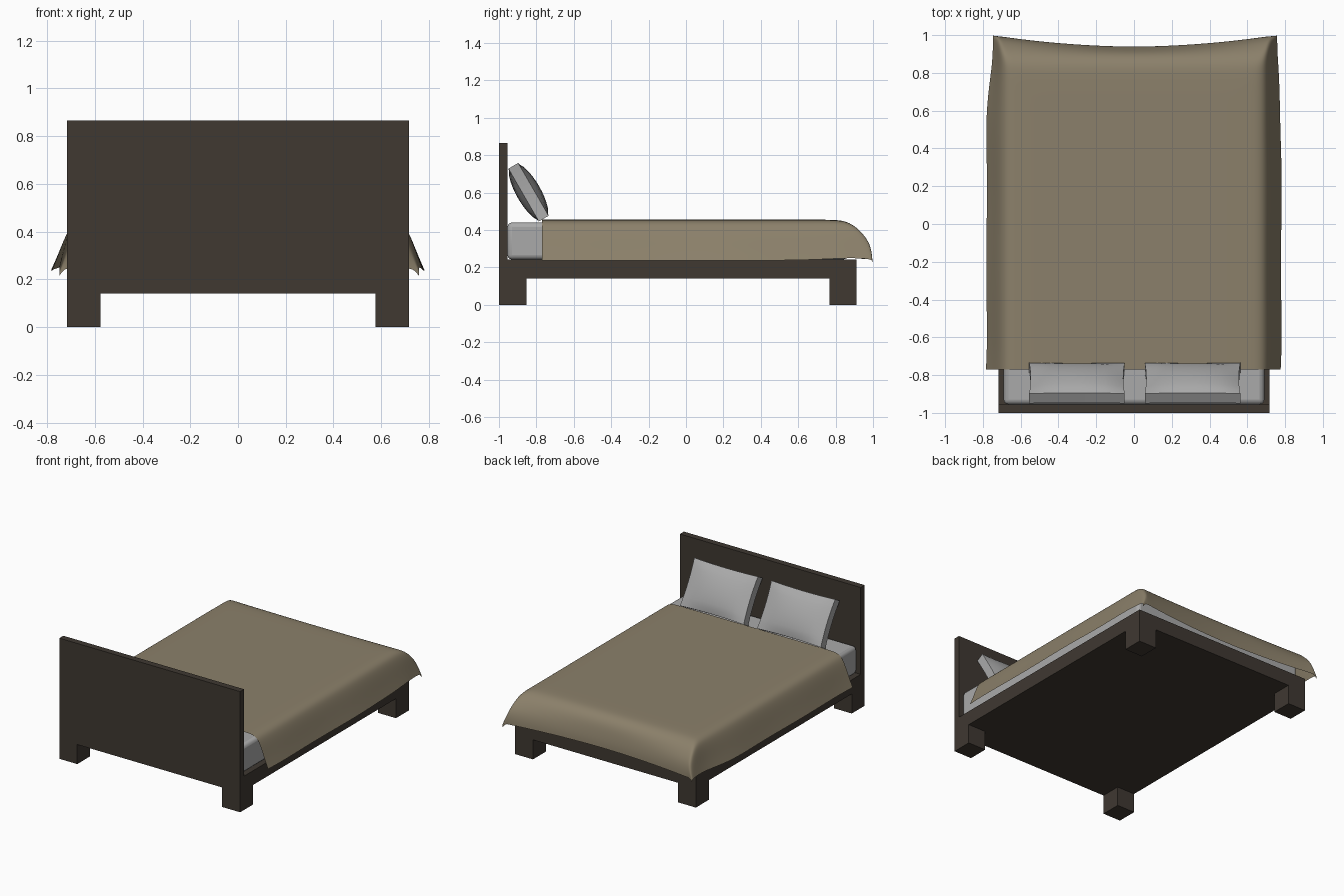
import bpy, bmesh, math
from mathutils import Matrix, Vector

if "Cube" in bpy.data.objects:
    bpy.data.objects.remove(bpy.data.objects["Cube"], do_unlink=True)


def material(name, colour):
    mat = bpy.data.materials.new(name)
    mat.use_nodes = True
    mat.diffuse_color = (*colour, 1)
    bsdf = mat.node_tree.nodes["Principled BSDF"]
    bsdf.inputs["Base Color"].default_value = (*colour, 1)
    bsdf.inputs["Roughness"].default_value = 0.8
    return mat


wood = material("dark wood", (0.05, 0.04, 0.031))
linen = material("grey linen", (0.40, 0.40, 0.40))
wool = material("tan blanket", (0.26, 0.217, 0.145))


def add_object(name, bm, mat):
    bmesh.ops.recalc_face_normals(bm, faces=bm.faces)
    mesh = bpy.data.meshes.new(name)
    bm.to_mesh(mesh)
    bm.free()
    mesh.materials.append(mat)
    obj = bpy.data.objects.new(name, mesh)
    bpy.context.collection.objects.link(obj)
    return obj


def smooth(obj, degrees):
    bpy.ops.object.select_all(action="DESELECT")
    obj.select_set(True)
    bpy.context.view_layer.objects.active = obj
    bpy.ops.object.shade_smooth_by_angle(angle=math.radians(degrees))


def box(name, low, high, mat):
    low, high = Vector(low), Vector(high)
    bm = bmesh.new()
    bmesh.ops.create_cube(bm, size=1)
    bmesh.ops.scale(bm, vec=high - low, verts=bm.verts)
    bmesh.ops.translate(bm, vec=(low + high) / 2, verts=bm.verts)
    return add_object(name, bm, mat)


# Wooden bed: base, headboard and four square legs
W, FOOT = 0.717, 0.912
box("bed_base", (-W, -0.955, 0.14), (W, FOOT, 0.242), wood)
box("headboard", (-W, -1, 0.14), (W, -0.955, 0.865), wood)
for side, x in (("right", -W), ("left", W - 0.142)):
    for end, y in (("head", -1), ("foot", FOOT - 0.146)):
        box(f"{end}_{side}_leg", (x, y, 0), (x + 0.142, y + 0.146, 0.14), wood)

# Mattress with softened edges
mattress = box("mattress", (-0.69, -0.955, 0.242), (0.69, 0.865, 0.44), linen)
bevel = mattress.modifiers.new("soft edges", "BEVEL")
bevel.width, bevel.segments = 0.025, 3
smooth(mattress, 40)


# Pillows: slabs with a side band and bulging faces, leaning on the headboard
def pillow(name, x):
    bm = bmesh.new()
    bmesh.ops.create_cube(bm, size=2)
    bmesh.ops.subdivide_edges(bm, edges=bm.edges[:], cuts=9, use_grid_fill=True)
    for v in bm.verts:
        u, w, t = v.co.x, v.co.z, v.co.y
        bulge = max(0, (1 - u * u) * (1 - w * w)) ** 0.7
        v.co = (u * (0.253 - 0.008 * (1 - w * w)),
                t * (0.03 + 0.035 * bulge),
                w * (0.163 - 0.006 * (1 - u * u)))
    bm.transform(Matrix.Translation((x, -0.842, 0.602))
                 @ Matrix.Rotation(math.radians(30), 4, "X"))
    smooth(add_object(name, bm, linen), 45)


pillow("right_pillow", -0.302)
pillow("left_pillow", 0.31)

# Blanket: a draped sheet, each station is (position, drop below the top)
side_fall = [(0.62, 0), (0.66, 0.005), (0.69, 0.02), (0.71, 0.05),
             (0.73, 0.095), (0.755, 0.16), (0.78, 0.218)]
foot_fall = [(0.80, 0), (0.85, 0.008), (0.885, 0.03), (0.908, 0.065),
             (0.923, 0.115), (0.935, 0.17), (0.938, 0.21)]
half = [(0.2, 0), (0.45, 0)] + side_fall
columns = [(-x, d) for x, d in reversed(half)] + [(0, 0)] + half
rows = [(y, 0) for y in (-0.77, -0.6, -0.2, 0.2, 0.5, 0.68)] + foot_fall
TOP, FALL = 0.455, 0.218

bm = bmesh.new()
grid = []
for y0, dy in rows:
    line = []
    for x0, dx in columns:
        near_foot = min(1, max(0, (y0 - 0.6) / 0.3))
        hang_x, hang_y = dx / FALL, dy / FALL
        drop = (dx ** 6 + dy ** 6) ** (1 / 6)
        # Pull the sides in at the foot and flare the foot towards the corners
        x = x0 * (1 - 0.035 * near_foot * hang_x)
        y = y0 + 0.058 * (x0 / 0.72) ** 2 * min(1, 1.8 * hang_y)
        y -= 0.025 * hang_x * max(0, hang_y - 0.6)
        x += 0.006 * math.sin(9 * y0) * hang_x
        z = TOP - drop + 0.015 * near_foot * hang_x * (1 - hang_y)
        line.append(bm.verts.new((x, y, z)))
    grid.append(line)
for a, b in zip(grid, grid[1:]):
    for i in range(len(columns) - 1):
        bm.faces.new((a[i], a[i + 1], b[i + 1], b[i]))
blanket = add_object("blanket", bm, wool)
subdivide = blanket.modifiers.new("soft cloth", "SUBSURF")
subdivide.levels = subdivide.render_levels = 2
subdivide.boundary_smooth = "PRESERVE_CORNERS"
for face in blanket.data.polygons:
    face.use_smooth = True
if blanket.data.polygons[len(blanket.data.polygons) // 2].normal.z < 0:
    blanket.data.flip_normals()
